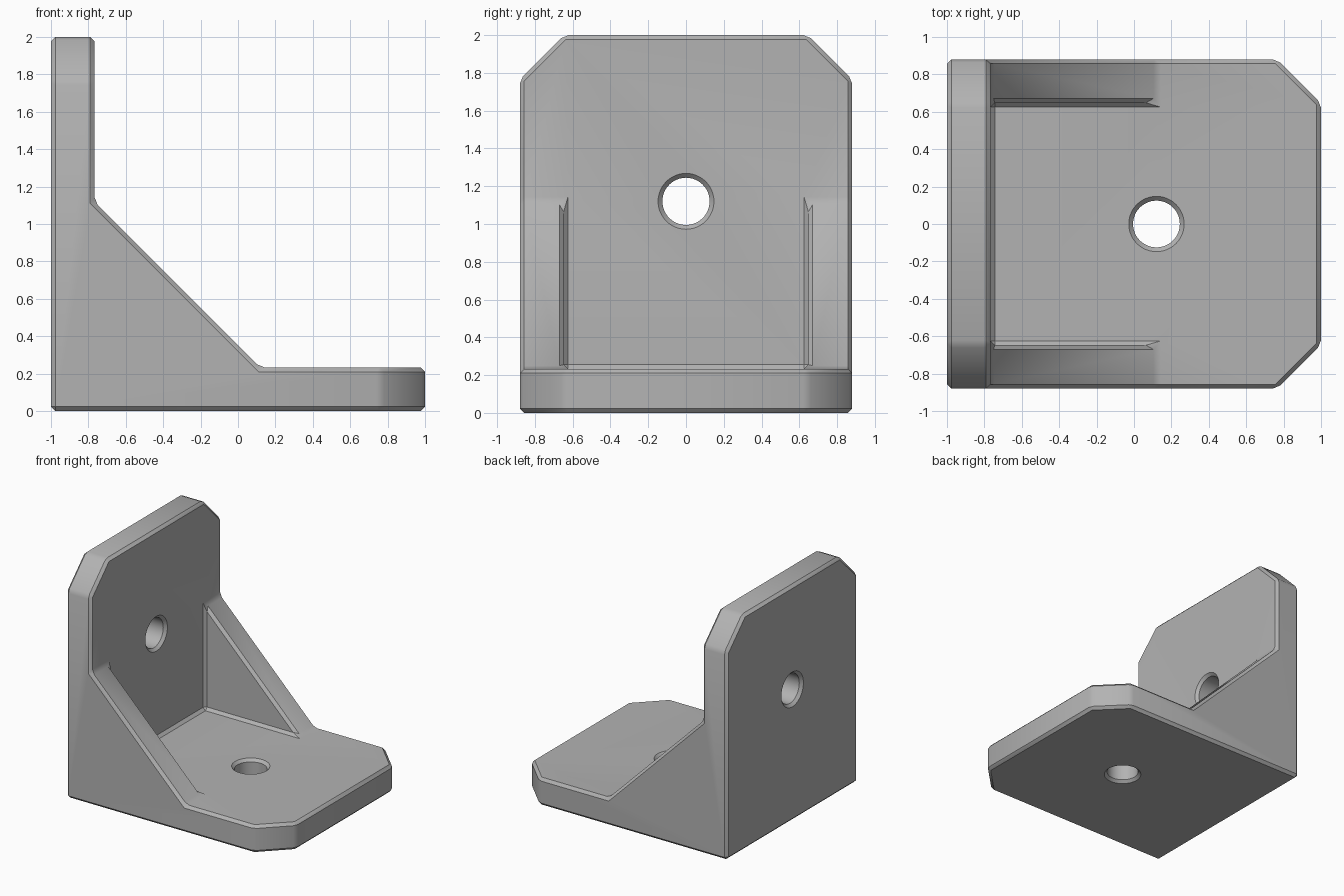
import bpy, bmesh, math
from mathutils import Matrix, Vector

cube = bpy.data.objects.get("Cube")
if cube:
    bpy.data.objects.remove(cube, do_unlink=True)

# Main sizes
LENGTH = 2.0
HALF_W = 0.88        # half width
THICK = 0.233        # plate thickness
RIB_Y = 0.648        # inner face of each rib
RIB_END = 1.12       # where the rib slope meets a plate
CUT = 0.235          # corner cut
CHAMFER = 0.023
HOLE_AT = 1.12
HOLE_R = 0.125
SHOULDER, CREST = LENGTH - CUT, HALF_W - CUT

metal = bpy.data.materials.new("plain grey")
metal.use_nodes = True
grey = (0.45, 0.45, 0.45, 1)
metal.diffuse_color = grey
metal.node_tree.nodes["Principled BSDF"].inputs["Base Color"].default_value = grey


def new_object(name, bm):
    bmesh.ops.remove_doubles(bm, verts=bm.verts, dist=1e-5)
    bmesh.ops.recalc_face_normals(bm, faces=bm.faces)
    mesh = bpy.data.meshes.new(name)
    bm.to_mesh(mesh)
    bm.free()
    obj = bpy.data.objects.new(name, mesh)
    bpy.context.collection.objects.link(obj)
    mesh.materials.append(metal)
    return obj


# Bracket body: the two plates are the same shape with x and z swapped
bm = bmesh.new()


def face(points):
    bm.faces.new([bm.verts.new((x - 1, y, z)) for x, y, z in points])


def both_halves(half):
    return half + [(-y, z) for y, z in reversed(half)]


inner = both_halves([(RIB_Y, THICK), (RIB_Y, RIB_END), (HALF_W, RIB_END),
                     (HALF_W, SHOULDER), (CREST, LENGTH)])
outer = both_halves([(HALF_W, 0), (HALF_W, SHOULDER), (CREST, LENGTH)])

for swap in (False, True):
    def plate_face(points):
        face([p[::-1] if swap else p for p in points])

    plate_face([(THICK, y, z) for y, z in inner])
    plate_face([(0, y, z) for y, z in outer])
    # End face and the two cut corners
    for (ya, za), (yb, zb) in zip(outer[1:4], outer[2:5]):
        plate_face([(0, ya, za), (0, yb, zb), (THICK, yb, zb), (THICK, ya, za)])

# Side faces, rib slopes and rib inner faces
side = [(0, 0), (SHOULDER, 0), (SHOULDER, THICK), (RIB_END, THICK),
        (THICK, RIB_END), (THICK, SHOULDER), (0, SHOULDER)]
for s in (-1, 1):
    w, r = s * HALF_W, s * RIB_Y
    face([(x, w, z) for x, z in side])
    face([(RIB_END, r, THICK), (RIB_END, w, THICK),
          (THICK, w, RIB_END), (THICK, r, RIB_END)])
    face([(THICK, r, THICK), (RIB_END, r, THICK), (THICK, r, RIB_END)])

bracket = new_object("corner_bracket", bm)
bevel = bracket.modifiers.new("chamfer", 'BEVEL')
bevel.width = CHAMFER
bevel.segments = 1
bevel.limit_method = 'ANGLE'
bevel.angle_limit = math.radians(30)


# Bolt holes: turned cutters that flare at both plate faces
def hole_cutter(name, matrix):
    cut = bmesh.new()
    flare = 0.05
    wide = HOLE_R + CHAMFER + flare
    rings = []
    for h, r in ((-flare, wide), (CHAMFER, HOLE_R),
                 (THICK - CHAMFER, HOLE_R), (THICK + flare, wide)):
        rings.append([cut.verts.new(Matrix.Rotation(math.tau * i / 48, 3, 'Z')
                                    @ Vector((r, 0, h))) for i in range(48)])
    for a, b in zip(rings, rings[1:]):
        for i in range(48):
            cut.faces.new((a[i - 1], a[i], b[i], b[i - 1]))
    cut.faces.new(rings[0])
    cut.faces.new(rings[-1])
    cut.transform(matrix)
    obj = new_object(name, cut)
    obj.hide_render = True
    return obj


cutters = [
    hole_cutter("base_hole_cutter", Matrix.Translation((HOLE_AT - 1, 0, 0))),
    hole_cutter("wall_hole_cutter", Matrix.Translation((-1, 0, HOLE_AT))
                @ Matrix.Rotation(math.pi / 2, 4, 'Y')),
]
for cutter in cutters:
    mod = bracket.modifiers.new(cutter.name, 'BOOLEAN')
    mod.operation = 'DIFFERENCE'
    mod.solver = 'EXACT'
    mod.object = cutter

# Apply the modifiers, drop the cutters and shade
bpy.ops.object.select_all(action='DESELECT')
bracket.select_set(True)
bpy.context.view_layer.objects.active = bracket
for mod in list(bracket.modifiers):
    bpy.ops.object.modifier_apply(modifier=mod.name)
for cutter in cutters:
    bpy.data.objects.remove(cutter, do_unlink=True)
bpy.ops.object.shade_smooth_by_angle(angle=math.radians(30))
